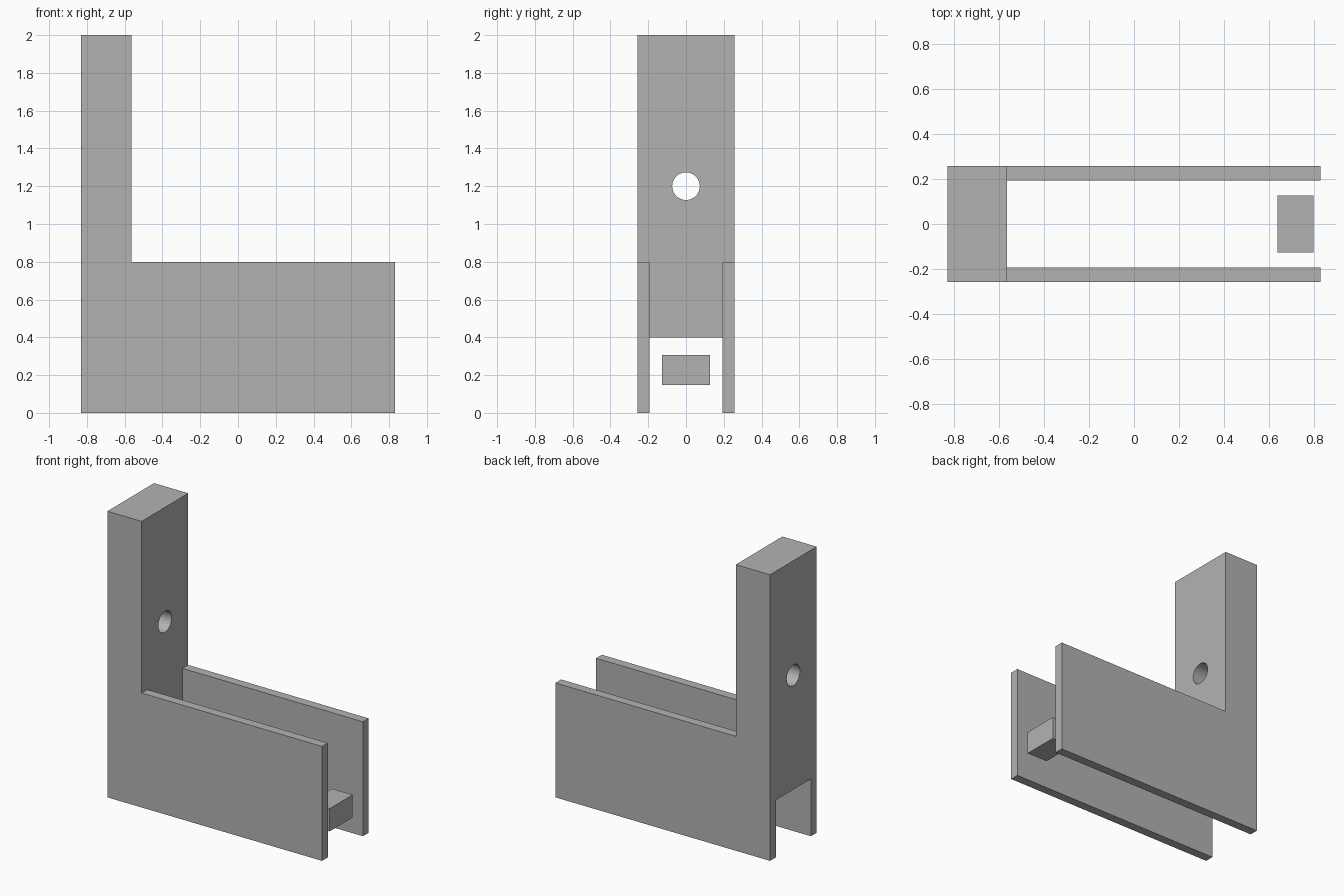
import bpy
import bmesh
import math
from mathutils import Matrix

if "Cube" in bpy.data.objects:
    bpy.data.objects.remove(bpy.data.objects["Cube"], do_unlink=True)

grey = bpy.data.materials.new("plain_grey")
grey.use_nodes = True
colour = (0.45, 0.45, 0.45, 1)
grey.diffuse_color = colour
grey.node_tree.nodes["Principled BSDF"].inputs["Base Color"].default_value = colour


def finish(name, bm):
    """Turn a bmesh into a grey object."""
    bmesh.ops.recalc_face_normals(bm, faces=bm.faces)
    mesh = bpy.data.meshes.new(name)
    bm.to_mesh(mesh)
    bm.free()
    mesh.materials.append(grey)
    obj = bpy.data.objects.new(name, mesh)
    bpy.context.collection.objects.link(obj)
    return obj


def extrude_profile(name, points, half_width):
    """Extrude a side profile (x, z) symmetrically along y."""
    bm = bmesh.new()
    face = bm.faces.new([bm.verts.new((x, -half_width, z)) for x, z in points])
    moved = bmesh.ops.extrude_face_region(bm, geom=[face])["geom"]
    verts = [g for g in moved if isinstance(g, bmesh.types.BMVert)]
    bmesh.ops.translate(bm, verts=verts, vec=(0, 2 * half_width, 0))
    return finish(name, bm)


def cut(target, cutter):
    """Subtract the cutter from the target and discard it."""
    cutter.hide_render = True
    mod = target.modifiers.new("cut", 'BOOLEAN')
    mod.operation = 'DIFFERENCE'
    mod.solver = 'EXACT'
    mod.object = cutter
    bpy.context.view_layer.objects.active = target
    bpy.ops.object.modifier_apply(modifier=mod.name)
    bpy.data.objects.remove(cutter, do_unlink=True)


END, POST, TOP, ARM = 0.83, -0.565, 2.0, 0.8

# L-shaped bracket: upright post with two side plates
bracket = extrude_profile("bracket", [
    (-END, 0), (END, 0), (END, ARM), (POST, ARM), (POST, TOP), (-END, TOP)], 0.257)

# Channel between the side plates, also passing under the post
cut(bracket, extrude_profile("channel_cutter", [
    (-1, -0.1), (1, -0.1), (1, 1), (POST, 1), (POST, 0.4), (-1, 0.4)], 0.194))
# Trim the post face above the plates is untouched: it is already flush

# Round hole through the post
bm = bmesh.new()
bmesh.ops.create_cone(
    bm, cap_ends=True, segments=48, radius1=0.073, radius2=0.073, depth=1,
    matrix=Matrix.Translation((-0.7, 0, 1.2)) @ Matrix.Rotation(math.pi / 2, 4, 'Y'))
cut(bracket, finish("hole_cutter", bm))

bpy.ops.object.select_all(action='DESELECT')
bracket.select_set(True)
bpy.context.view_layer.objects.active = bracket
bpy.ops.object.shade_smooth_by_angle(angle=math.radians(30))

# Loose block between the plate ends
extrude_profile("end_block", [
    (0.638, 0.148), (0.798, 0.148), (0.798, 0.307), (0.638, 0.307)], 0.127)
